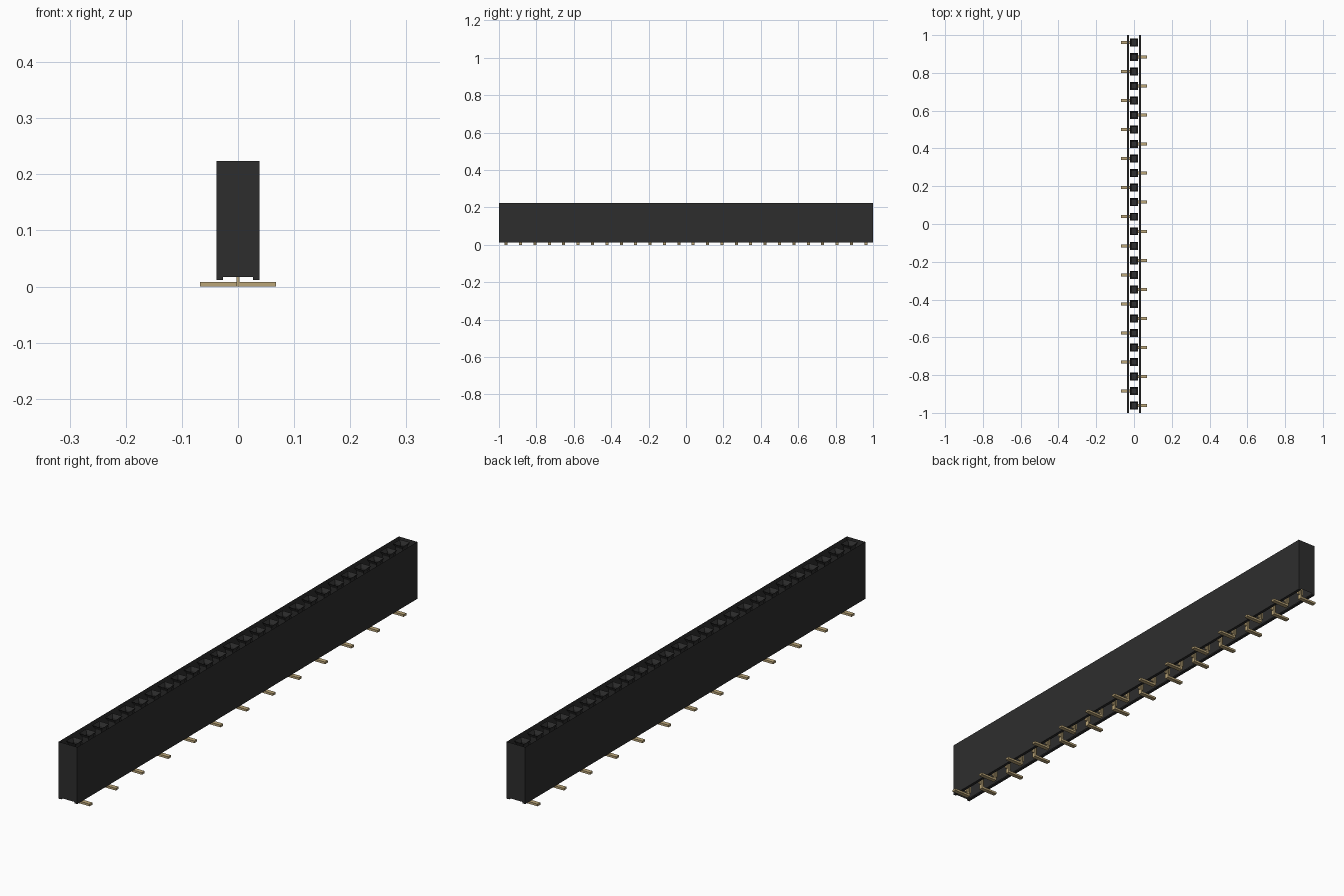
import bpy, bmesh
from mathutils import Matrix, Vector

cube = bpy.data.objects.get("Cube")
if cube:
    bpy.data.objects.remove(cube, do_unlink=True)


def material(name, color, rough):
    m = bpy.data.materials.new(name)
    m.use_nodes = True
    m.diffuse_color = (*color, 1)
    bsdf = m.node_tree.nodes["Principled BSDF"]
    bsdf.inputs["Base Color"].default_value = (*color, 1)
    bsdf.inputs["Roughness"].default_value = rough
    return m


BLACK = material("black plastic", (0.027, 0.027, 0.027), 0.6)
GOLD = material("pale gold", (0.50, 0.38, 0.19), 0.5)

COUNT = 26
PITCH = 2.0 / COUNT
TOP, FLOOR, BOTTOM = 0.224, 0.017, 0.012
HALF, RAIL = 0.038, 0.027


def finish(name, bm, mat):
    bmesh.ops.recalc_face_normals(bm, faces=bm.faces)
    mesh = bpy.data.meshes.new(name)
    bm.to_mesh(mesh)
    bm.free()
    mesh.materials.append(mat)
    obj = bpy.data.objects.new(name, mesh)
    bpy.context.collection.objects.link(obj)
    return obj


def box(bm, x0, x1, y0, y1, z0, z1):
    center = Vector(((x0 + x1) / 2, (y0 + y1) / 2, (z0 + z1) / 2))
    size = Matrix.Diagonal((x1 - x0, y1 - y0, z1 - z0, 1))
    bmesh.ops.create_cube(bm, size=1, matrix=Matrix.Translation(center) @ size)


# Housing shell: a profile with two foot rails, open along the top and channel
bm = bmesh.new()
profile = [(-HALF, TOP), (-HALF, BOTTOM), (-RAIL, BOTTOM), (-RAIL, FLOOR),
           (RAIL, FLOOR), (RAIL, BOTTOM), (HALF, BOTTOM), (HALF, TOP)]
ends = [[bm.verts.new((x, y, z)) for x, z in profile] for y in (-1, 1)]
for ring in ends:
    bm.faces.new(ring)
for i in range(len(profile) - 1):
    if i != 3:  # the channel stays open
        bm.faces.new((ends[0][i], ends[0][i + 1], ends[1][i + 1], ends[1][i]))
finish("housing", bm, BLACK)

# Sockets: square wells with a tapered lead-in and a closed floor
bm = bmesh.new()
levels = [(0.021, TOP), (0.014, TOP - 0.014), (0.014, 0.05)]
for k in range(COUNT):
    y = -1 + PITCH * (k + 0.5)
    rings = [[bm.verts.new((sx * r, y + sy * r, z))
              for sx, sy in ((-1, -1), (1, -1), (1, 1), (-1, 1))]
             for r, z in levels]
    for a, b in zip(rings, rings[1:]):
        for i in range(4):
            j = (i + 1) % 4
            bm.faces.new((a[i], a[j], b[j], b[i]))
    bm.faces.new(rings[-1])
finish("sockets", bm, BLACK)

# Contacts: crossed base, thin stem and a foot that alternates sides
bm = bmesh.new()
for k in range(COUNT):
    y = -1 + PITCH * (k + 0.5)
    side = 1 if k % 2 == 0 else -1
    box(bm, -0.003, 0.003, y - 0.008, y + 0.008, 0.004, 0.05)
    box(bm, -0.011, 0.011, y - 0.003, y + 0.003, FLOOR + 0.001, 0.049)
    x0, x1 = sorted((-0.003 * side, 0.068 * side))
    box(bm, x0, x1, y - 0.008, y + 0.008, 0.0, 0.008)
finish("contacts", bm, GOLD)
